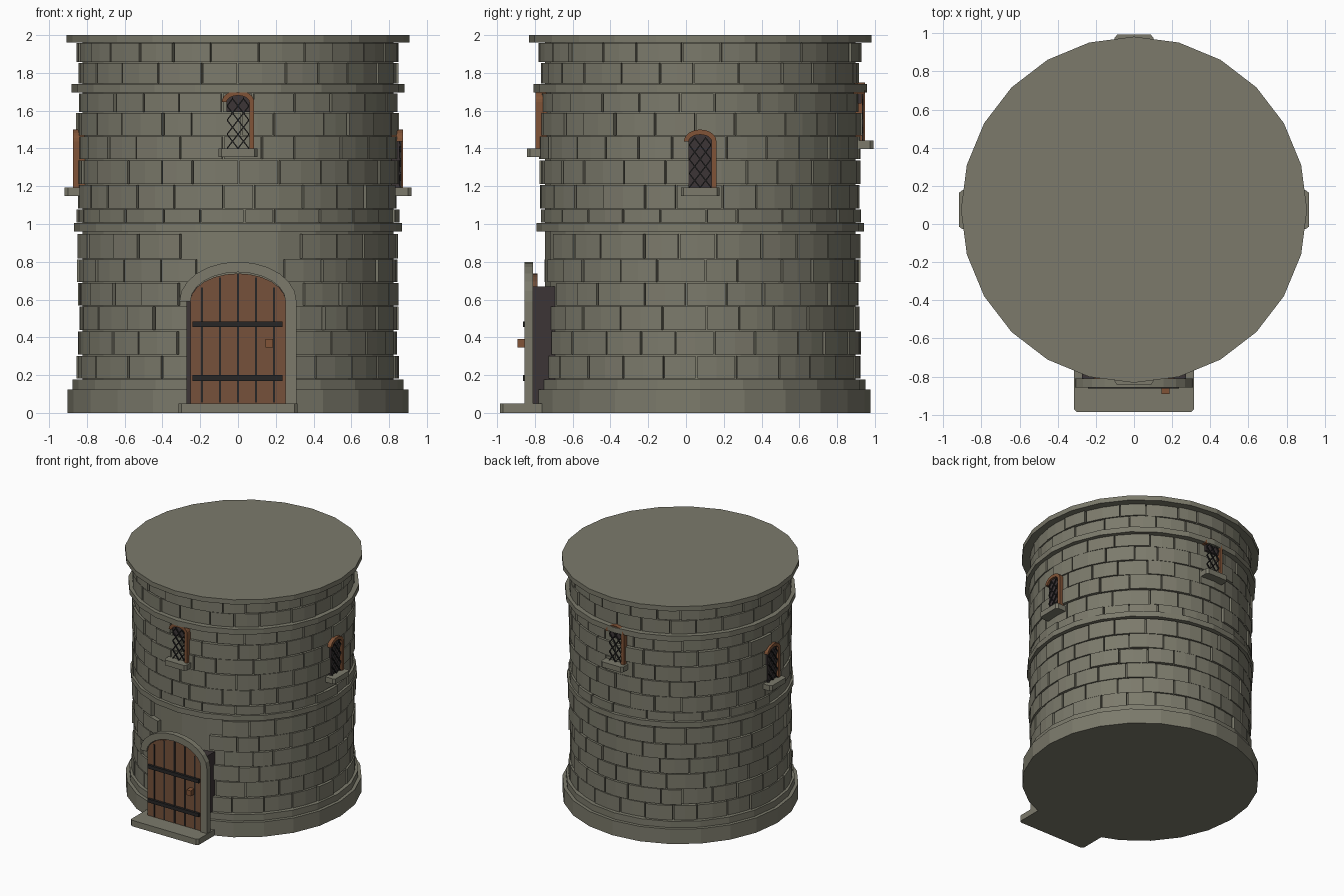
import bpy, bmesh, math, random
from mathutils import Matrix

random.seed(4)
if "Cube" in bpy.data.objects:
    bpy.data.objects.remove(bpy.data.objects["Cube"])

CY = 0.075          # tower axis in y
SIDES = 24


def material(name, rgb):
    m = bpy.data.materials.new(name)
    m.use_nodes = True
    m.diffuse_color = (*rgb, 1)
    bsdf = m.node_tree.nodes["Principled BSDF"]
    bsdf.inputs["Base Color"].default_value = (*rgb, 1)
    bsdf.inputs["Roughness"].default_value = 0.9
    return m


STONE = material("stone", (0.2, 0.195, 0.148))
WOOD = material("door_wood", (0.18, 0.083, 0.043))
TRIM = material("window_wood", (0.22, 0.088, 0.038))
DARK = material("dark_recess", (0.045, 0.035, 0.037))
IRON = material("black_iron", (0.02, 0.019, 0.019))


def finish(bm, name, mat, matrix=None):
    bmesh.ops.recalc_face_normals(bm, faces=bm.faces)
    me = bpy.data.meshes.new(name)
    bm.to_mesh(me)
    bm.free()
    me.materials.append(mat)
    ob = bpy.data.objects.new(name, me)
    bpy.context.collection.objects.link(ob)
    if matrix:
        ob.matrix_world = matrix
    return ob


def add_prism(bm, pts, depth, place):
    """Closed prism: outline pts, swept between the two depth values."""
    a, b = [[bm.verts.new(place(p, d)) for p in pts] for d in depth]
    bm.faces.new(a)
    bm.faces.new(b[::-1])
    for i in range(len(pts)):
        j = (i + 1) % len(pts)
        bm.faces.new((a[i], b[i], b[j], a[j]))


def slab(name, pts, y0, y1, mat, matrix=None):
    """Outline in x and z, thickness along y."""
    bm = bmesh.new()
    add_prism(bm, pts, (y0, y1), lambda p, d: (p[0], d, p[1]))
    return finish(bm, name, mat, matrix)


def rect(x0, x1, z0, z1):
    return [(x0, z0), (x1, z0), (x1, z1), (x0, z1)]


def arc(half, spring, top, n=12):
    """Half ellipse from +x over to -x."""
    return [(half * math.cos(math.pi * i / n),
             spring + (top - spring) * math.sin(math.pi * i / n))
            for i in range(n + 1)]


def arch_shape(half, bottom, spring, top):
    return [(-half, bottom), (half, bottom)] + arc(half, spring, top)


def hooked_arch(outer, inner, bottom, spring, top, inner_top):
    """Arch with a single jamb, on the +x side."""
    return ([(inner, bottom), (outer, bottom)] + arc(outer, spring, top)
            + arc(inner, spring, inner_top)[::-1])


# Tower core, ledges and cap
def drum(name, r, z0, z1):
    bm = bmesh.new()
    ring = [(r * math.cos(math.tau * i / SIDES), r * math.sin(math.tau * i / SIDES))
            for i in range(SIDES)]
    add_prism(bm, ring, (z0, z1), lambda p, d: (p[0], p[1] + CY, d))
    return finish(bm, name, STONE)


drum("tower_core", 0.822, 0.05, 1.97)
drum("base_plinth", 0.902, 0, 0.125)
drum("base_ledge", 0.875, 0.125, 0.178)
drum("middle_belt", 0.867, 0.96, 1.005)
drum("upper_belt", 0.882, 1.695, 1.74)
drum("roof_slab", 0.907, 1.96, 2.0)


# Brick courses, left out above and behind the door
def course(bm, z0, z1, shift):
    step = math.tau / SIDES
    cuts = [step * (i + shift + random.uniform(-0.17, 0.17)) for i in range(SIDES)]
    cuts.append(cuts[0] + math.tau)
    row_r = random.uniform(0.838, 0.848)
    for a0, a1 in zip(cuts, cuts[1:]):
        mid = (a0 + a1) / 2
        from_front = abs((mid + math.pi / 2 + math.pi) % math.tau - math.pi)
        if z1 < 0.97 and from_front < math.radians(19):
            continue
        r = row_r + random.uniform(-0.006, 0.01)
        g = 0.006
        corners = [(r, a0 + g), (r, mid), (r, a1 - g), (0.8, a1 - g), (0.8, a0 + g)]
        pts = [(q * math.cos(a), q * math.sin(a)) for q, a in corners]
        add_prism(bm, pts, (z0 + 0.003, z1 - 0.003),
                  lambda p, d: (p[0], p[1] + CY, d))


bands = [
    (0.178, 0.305, 0.435, 0.565, 0.69, 0.815, 0.95),
    (1.005, 1.08, 1.21, 1.34, 1.465, 1.59, 1.695),
    (1.74, 1.855, 1.96),
]
bm = bmesh.new()
for levels in bands:
    for k, (z0, z1) in enumerate(zip(levels, levels[1:])):
        course(bm, z0, z1, 0.5 * (k % 2))
finish(bm, "wall_bricks", STONE)

# Doorway
step_pts = [(-0.315, -0.97), (-0.3, -0.985), (0.3, -0.985), (0.315, -0.97),
            (0.315, -0.7), (-0.315, -0.7)]
bm = bmesh.new()
add_prism(bm, step_pts, (0, 0.05), lambda p, d: (p[0], p[1], d))
finish(bm, "door_step", STONE)
slab("door_recess", rect(-0.272, 0.272, 0.05, 0.67), -0.81, -0.69, DARK)
slab("door_arch", hooked_arch(0.31, 0.252, 0.05, 0.59, 0.8, 0.745),
     -0.856, -0.81, STONE)
slab("door_panel", arch_shape(0.252, 0.05, 0.59, 0.738), -0.842, -0.785, WOOD)
for i in range(-2, 3):
    x = i * 0.095
    slab("plank_gap", rect(x - 0.006, x + 0.006, 0.055, 0.735 - 0.018 * abs(i) ** 2),
         -0.846, -0.838, IRON)
for z in (0.17, 0.455):
    slab("door_band", rect(-0.24, 0.236, z, z + 0.03), -0.862, -0.84, IRON)
slab("door_handle", rect(0.145, 0.185, 0.345, 0.39), -0.892, -0.84, TRIM)


# Windows, modelled facing the front and turned about the tower axis
def lattice(matrix):
    bm = bmesh.new()
    half, low, high, rise, w = 0.058, 0.045, 0.31, 0.15, 0.005
    for k in range(-2, 5):
        z = low + k * 0.075
        t0 = max(0, (low - z) / rise)
        t1 = min(1, (high - z) / rise)
        if t1 - t0 < 0.05:
            continue
        for side in (-1, 1):
            (xa, za), (xb, zb) = [(side * half * (2 * t - 1), z + rise * t)
                                  for t in (t0, t1)]
            pts = [(xa, za - w), (xa, za + w), (xb, zb + w), (xb, zb - w)]
            add_prism(bm, pts, (-0.866, -0.856), lambda p, d: (p[0], d, p[1]))
    finish(bm, "window_lattice", IRON, matrix)


def window(turn, z, pane_low):
    m = Matrix.Translation((0, CY, z)) @ Matrix.Rotation(math.radians(turn), 4, "Z")
    slab("window_pane", arch_shape(0.062, pane_low, 0.29, 0.33), -0.855, -0.8, DARK, m)
    slab("window_frame", hooked_arch(0.086, 0.06, 0.045, 0.29, 0.352, 0.325),
         -0.873, -0.81, TRIM, m)
    bm = bmesh.new()
    sill = [(-0.102, -0.9), (-0.088, -0.918), (0.088, -0.918), (0.102, -0.9),
            (0.102, -0.8), (-0.102, -0.8)]
    add_prism(bm, sill, (0, 0.045), lambda p, d: (p[0], p[1], d))
    finish(bm, "window_sill", STONE, m)
    lattice(m)


window(0, 1.355, 0.24)
window(90, 1.148, 0.045)
window(180, 1.398, 0.24)
window(270, 1.148, 0.045)
